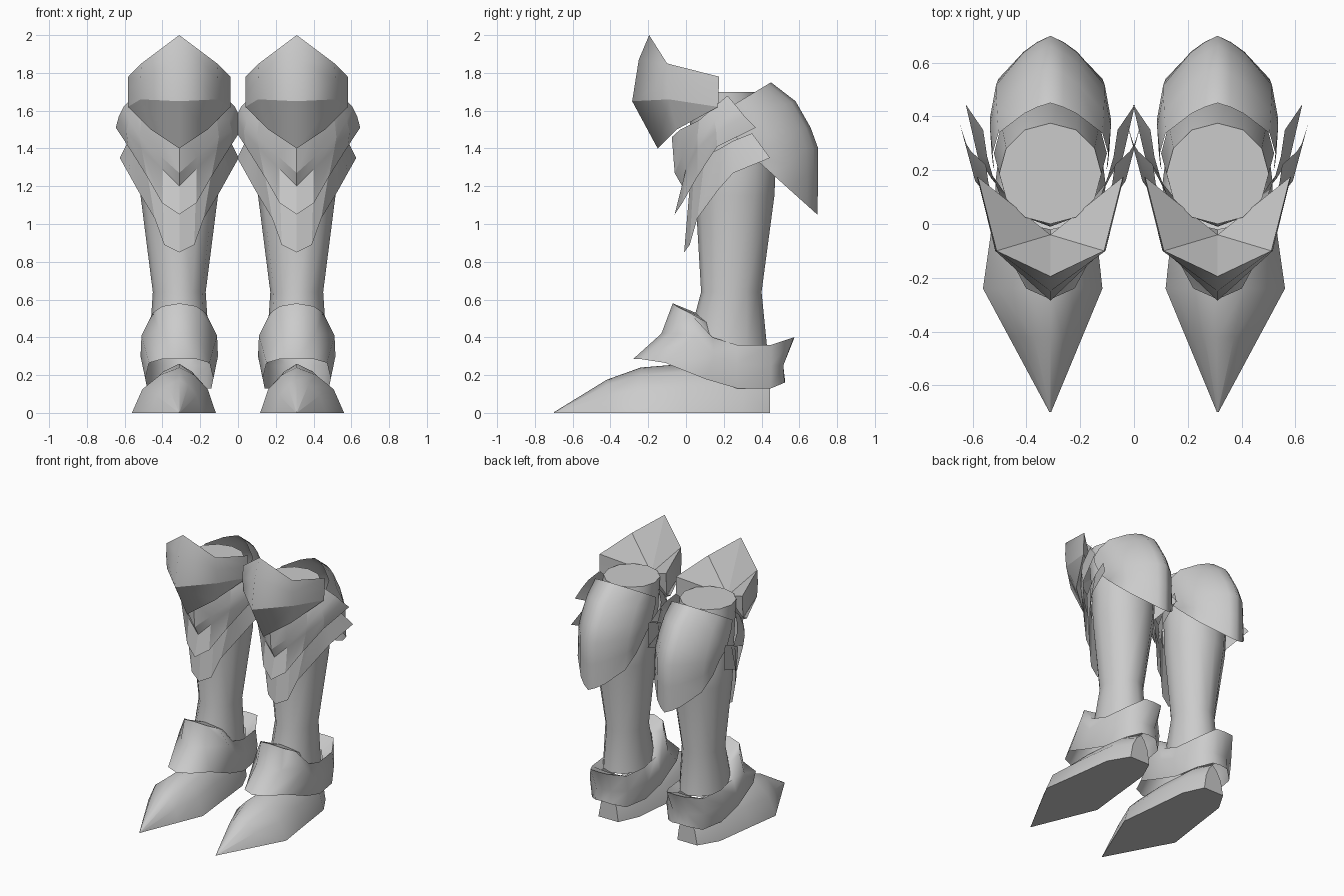
import bpy, bmesh, math

if "Cube" in bpy.data.objects:
    bpy.data.objects.remove(bpy.data.objects["Cube"])

steel = bpy.data.materials.new("grey steel")
steel.diffuse_color = (0.6, 0.6, 0.6, 1)
steel.use_nodes = True
steel.node_tree.nodes["Principled BSDF"].inputs["Base Color"].default_value = steel.diffuse_color
LEG_X = 0.311


def finish(name, bm, side, angle, solid=False):
    """Shift a part to its leg, clean it up and shade it."""
    for v in bm.verts:
        v.co.x = side * (v.co.x + LEG_X)      # +x local is the outer side
    bmesh.ops.remove_doubles(bm, verts=bm.verts, dist=0.0005)
    if side < 0:
        bmesh.ops.reverse_faces(bm, faces=bm.faces)
    if solid:
        bmesh.ops.recalc_face_normals(bm, faces=bm.faces)
    me = bpy.data.meshes.new(name)
    bm.to_mesh(me)
    bm.free()
    me.materials.append(steel)
    ob = bpy.data.objects.new(name, me)
    bpy.context.collection.objects.link(ob)
    bpy.context.view_layer.objects.active = ob
    ob.select_set(True)
    bpy.ops.object.shade_smooth_by_angle(angle=math.radians(angle), keep_sharp_edges=True)
    ob.select_set(False)


def mirrored(half):
    """Half row starting on the centre line -> full row from -x to +x."""
    return [(-x, y, z) for x, y, z in reversed(half) if x > 0] + list(half)


def loft(name, rows, side, angle=30, closed=False, caps=False, solid=False):
    bm = bmesh.new()
    rv = [[bm.verts.new(p) for p in r] for r in rows]
    for a, b in zip(rv, rv[1:]):
        n = len(a)
        for i in range(n if closed else n - 1):
            j = (i + 1) % n
            bm.faces.new((a[i], a[j], b[j], b[i]))
    if caps:
        bm.faces.new(rv[0])
        bm.faces.new(rv[-1])
    finish(name, bm, side, angle, solid)


def shin(side):
    rows = []
    for z, y0, y1, w in [(0.34, 0.0, 0.43, 0.16), (0.64, 0.08, 0.40, 0.14),
                         (1.15, 0.05, 0.468, 0.205), (1.3, 0.05, 0.475, 0.21),
                         (1.7, 0.0, 0.375, 0.19)]:
        c, r = (y0 + y1) / 2, (y1 - y0) / 2
        rows.append([(w * math.sin(k * math.pi / 6), c - r * math.cos(k * math.pi / 6), z)
                     for k in range(12)])
    loft("shin", rows, side, 40, closed=True, caps=True, solid=True)


def foot(side):
    # arched sections from toe to heel: y, half width, height
    rows = []
    for y, w, h in [(-0.7, 0.003, 0.003), (-0.42, 0.135, 0.175), (-0.24, 0.22, 0.24),
                    (0.0, 0.19, 0.26), (0.3, 0.155, 0.25), (0.445, 0.08, 0.2)]:
        half = [(0, y, h), (0.4 * w, y, 0.84 * h), (0.78 * w, y, 0.52 * h), (w, y, 0)]
        rows.append([(x * (1.14 if x > 0 else 0.88), yy, z) for x, yy, z in mirrored(half)])
    loft("foot", rows, side, 55, closed=True, caps=True, solid=True)


def ankle_guard(side):
    top = [(0, -.07, .58), (.09, -.05, .565), (.14, .02, .53), (.17, .14, .40),
           (.16, .27, .36), (.14, .45, .36), (.07, .57, .40), (0, .575, .40)]
    mid = [(0, -.13, .42), (.1, -.08, .42), (.2, .05, .41), (.205, .15, .3),
           (.19, .27, .26), (.155, .45, .25), (.06, .515, .25), (0, .515, .25)]
    low = [(0, -.28, .285), (.09, -.24, .285), (.16, -.11, .265), (.18, .1, .18),
           (.17, .27, .13), (.14, .45, .13), (.06, .522, .16), (0, .525, .165)]
    # lip that turns in towards the shin
    lip = [(x * 0.8, 0.25 + (y - 0.25) * 0.62, z - 0.05) for x, y, z in top]

    def ring(half):
        return half + [(-x, y, z) for x, y, z in reversed(half[1:-1])]
    loft("ankle_guard", [ring(r) for r in (low, mid, top, lip)], side, 58, closed=True)


def calf_guard(side):
    # plan curve from the centre to the edge: share of width, share of depth
    plan = [(0, 0), (.22, .06), (.45, .155), (.9, .45), (1, .75), (.97, 1)]
    rows = []
    # centre (y, z), edge (half width, y, z)
    for yc, zc, w, ye, ze in [(.45, 1.75, .215, .20, 1.60), (.58, 1.65, .22, .22, 1.54),
                              (.66, 1.51, .225, .26, 1.47), (.70, 1.40, .225, .29, 1.42),
                              (.70, 1.24, .22, .32, 1.39), (.695, 1.05, .215, .35, 1.36)]:
        half = [(w * u, yc + (ye - yc) * f, zc + (ze - zc) * f) for u, f in plan]
        rows.append(mirrored(half)[::-1])
    loft("calf_guard", rows[::-1], side, 50)


def shin_plates(side):
    upper = [
        [(0, -.06, 1.05), (.09, -.02, 1.11), (.17, .06, 1.25), (.27, .165, 1.41), (.336, .37, 1.51)],
        [(0, -.02, 1.2), (.09, 0, 1.29), (.2, .06, 1.40), (.28, .16, 1.49), (.32, .31, 1.57)],
        [(0, -.06, 1.27), (.1, -.02, 1.36), (.21, .06, 1.46), (.265, .15, 1.55), (.295, .27, 1.62)],
        [(0, -.075, 1.46), (.1, -.03, 1.5), (.2, .07, 1.55), (.23, .15, 1.62), (.24, .22, 1.68)]]
    lower = [
        [(0, -.01, .85), (.08, .02, .89), (.13, .06, 1.03), (.22, .17, 1.18), (.27, .25, 1.27),
         (.315, .445, 1.35)],
        [(0, .02, 1.2), (.09, .04, 1.25), (.185, .10, 1.36), (.215, .18, 1.40), (.235, .25, 1.44),
         (.25, .35, 1.48)]]
    loft("upper_shin_plate", [mirrored(r) for r in upper], side, 16)
    loft("lower_shin_plate", [mirrored(r) for r in lower], side, 16)


def knee_cap(side):
    # front shell, then a fan from its rim into a hollow at the back
    top = mirrored([(0, -.195, 2.0), (.2, -.1, 1.85), (.27, .175, 1.78)])
    brow = mirrored([(0, -.25, 1.87), (.205, -.1, 1.76), (.272, .173, 1.7)])
    mid = mirrored([(0, -.285, 1.65), (.205, -.09, 1.66), (.272, .17, 1.62)])
    low = mirrored([(0, -.15, 1.40), (.15, -.05, 1.5), (.272, .17, 1.62)])
    bm = bmesh.new()
    rv = [[bm.verts.new(p) for p in r] for r in (low, mid, brow, top)]
    for a, b in zip(rv, rv[1:]):
        for i in range(4):
            bm.faces.new((a[i], a[i + 1], b[i + 1], b[i]))
    for i in range(4):                        # hard crease under the brow
        bm.edges.get((rv[1][i], rv[1][i + 1])).smooth = False
    bmesh.ops.remove_doubles(bm, verts=bm.verts, dist=0.0005)
    hub = bm.verts.new((0, -.04, 1.63))
    for e in [e for e in bm.edges if e.is_boundary]:
        e.smooth = False
        bm.faces.new((e.verts[0], e.verts[1], hub))
    for e in hub.link_edges:
        e.smooth = False
    finish("knee_cap", bm, side, 100, solid=True)


for s in (-1, 1):
    for part in (shin, foot, ankle_guard, calf_guard, shin_plates, knee_cap):
        part(s)
